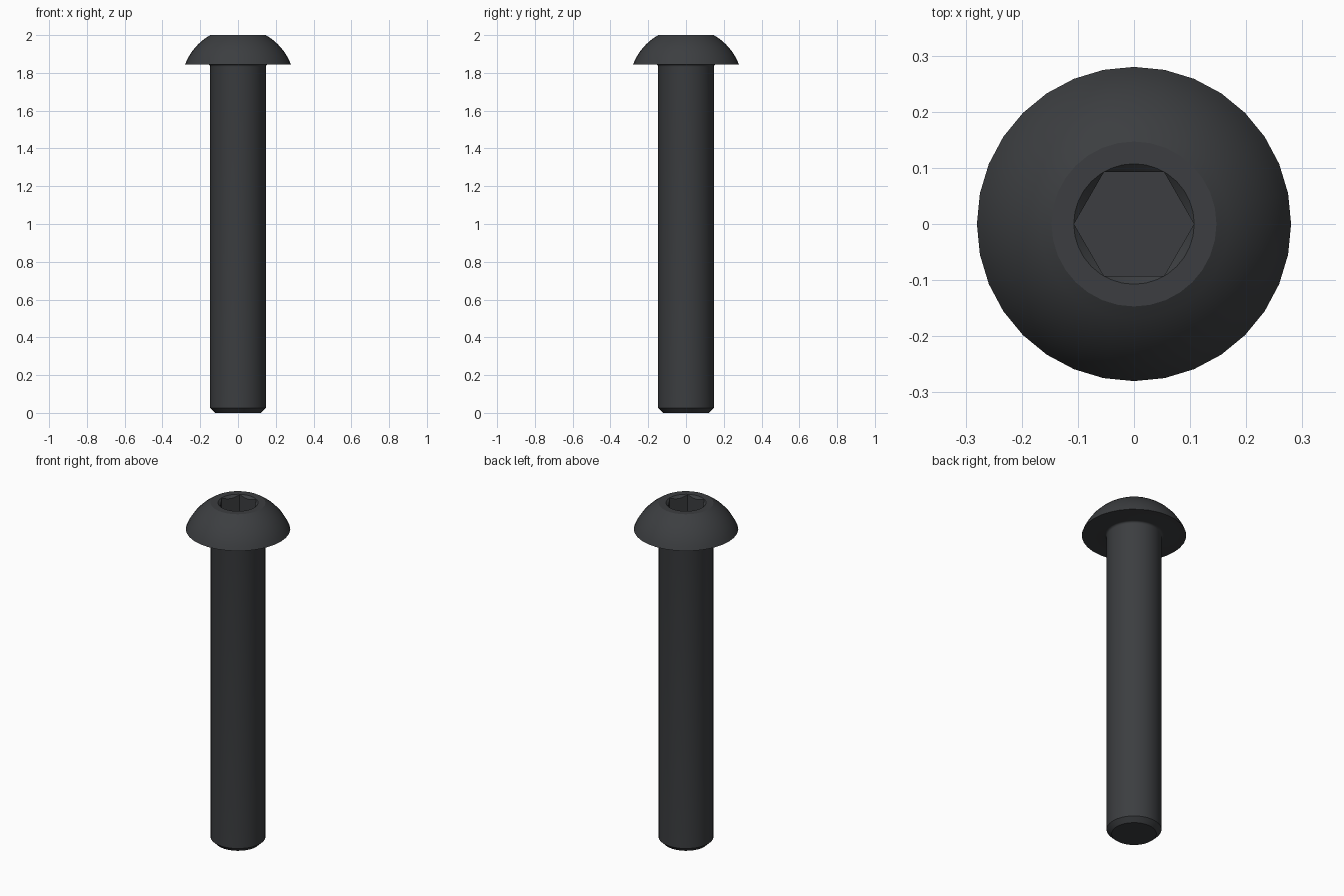
import bpy, bmesh, math

if "Cube" in bpy.data.objects:
    bpy.data.objects.remove(bpy.data.objects["Cube"])

SEGMENTS = 32


def make_object(name, bm):
    bmesh.ops.recalc_face_normals(bm, faces=bm.faces[:])
    mesh = bpy.data.meshes.new(name)
    bm.to_mesh(mesh)
    bm.free()
    obj = bpy.data.objects.new(name, mesh)
    bpy.context.collection.objects.link(obj)
    return obj


def lathe(name, profile, segments):
    """Stack rings of (radius, height) and cap both ends."""
    bm = bmesh.new()
    rings = []
    for r, z in profile:
        angles = [2 * math.pi * i / segments for i in range(segments)]
        rings.append([bm.verts.new((r * math.cos(a), r * math.sin(a), z)) for a in angles])
    for low, high in zip(rings, rings[1:]):
        for i in range(segments):
            j = (i + 1) % segments
            bm.faces.new((low[i], low[j], high[j], high[i]))
    bm.faces.new(rings[0][::-1])
    bm.faces.new(rings[-1])
    return make_object(name, bm)


def arc(cr, cz, radius, start, end, steps):
    angles = [math.radians(start + (end - start) * i / steps) for i in range(steps + 1)]
    return [(cr + radius * math.cos(a), cz + radius * math.sin(a)) for a in angles]


# Bolt: chamfered tip, plain shank, small fillet, spherical button head
tip = [(0.12, 0.0), (0.147, 0.026)]
fillet = arc(0.159, 1.833, 0.012, 180, 90, 4)
dome = arc(0, 1.739, 0.2994, 20.74, 60.6, 8)
bolt = lathe("button_head_bolt", tip + fillet + dome, SEGMENTS)

# Hex socket with a conical lead-in
hex_cutter = lathe("hex_socket_cutter", [(0.107, 1.895), (0.107, 2.05)], 6)
cone_cutter = lathe("lead_in_cutter", [(0.0675, 1.96), (0.1275, 2.02)], SEGMENTS)
for cutter in (hex_cutter, cone_cutter):
    cutter.hide_render = True
    mod = bolt.modifiers.new("socket", "BOOLEAN")
    mod.operation = "DIFFERENCE"
    mod.solver = "EXACT"
    mod.object = cutter

bpy.context.view_layer.objects.active = bolt
bolt.select_set(True)
for mod in list(bolt.modifiers):
    bpy.ops.object.modifier_apply(modifier=mod.name)
for cutter in (hex_cutter, cone_cutter):
    bpy.data.objects.remove(cutter)

# Dark steel finish
steel = bpy.data.materials.new("dark_steel")
steel.diffuse_color = (0.045, 0.048, 0.052, 1)
steel.use_nodes = True
steel.node_tree.nodes["Principled BSDF"].inputs["Base Color"].default_value = steel.diffuse_color
bolt.data.materials.clear()
bolt.data.materials.append(steel)
bpy.ops.object.shade_smooth_by_angle(angle=math.radians(25))
